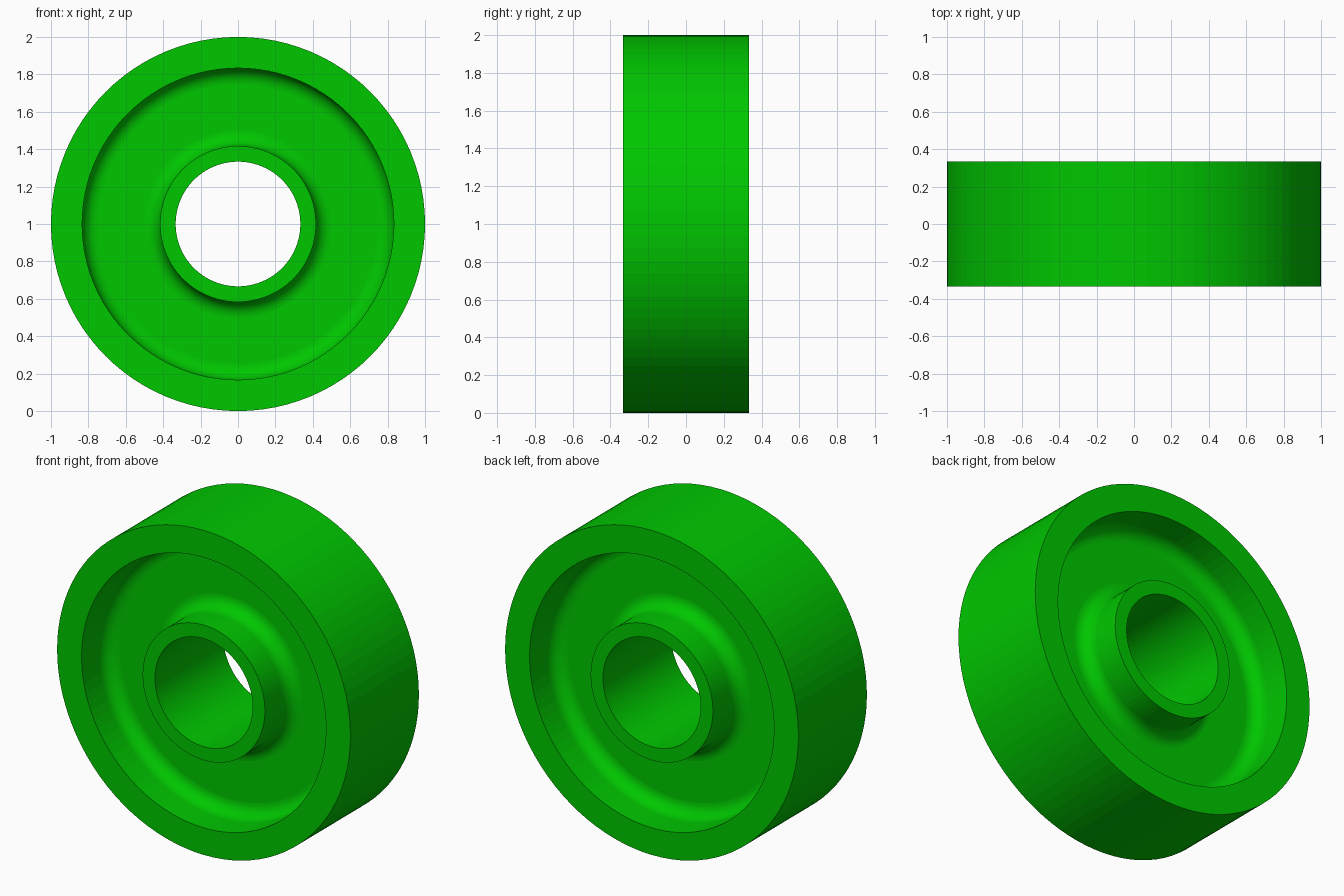
import bpy, bmesh
from math import pi, cos, sin
from mathutils import Vector

if "Cube" in bpy.data.objects:
    bpy.data.objects.remove(bpy.data.objects["Cube"])

HALF_WIDTH = 1 / 3
OUTER_R, RECESS_R, HUB_R, BORE_R = 1.0, 10 / 12, 5 / 12, 1 / 3
DEPTH, FILLET = 1 / 4, 1 / 12
SEGMENTS, FILLET_STEPS = 96, 8


def arc(cr, cy, start, end):
    """Quarter fillet in the (radius, y) plane."""
    return [(cr + FILLET * cos(a), cy + FILLET * sin(a))
            for a in (start + (end - start) * i / FILLET_STEPS
                      for i in range(FILLET_STEPS + 1))]


# Half cross-section on the +y side, from the rim to the bore
floor_y = HALF_WIDTH - DEPTH
half = [(OUTER_R, HALF_WIDTH), (RECESS_R, HALF_WIDTH)]
half += arc(RECESS_R - FILLET, floor_y + FILLET, 0, -pi / 2)
half += arc(HUB_R + FILLET, floor_y + FILLET, -pi / 2, -pi)
half += [(HUB_R, HALF_WIDTH), (BORE_R, HALF_WIDTH)]

# Mirror to the other side and close the loop
profile = half + [(r, -y) for r, y in reversed(half)]

# Revolve the section around the axle
bm = bmesh.new()
verts = [bm.verts.new((r, y, 0)) for r, y in profile]
edges = [bm.edges.new((verts[i - 1], verts[i])) for i in range(len(verts))]
bmesh.ops.spin(bm, geom=verts + edges, cent=(0, 0, 0), axis=(0, 1, 0),
               angle=2 * pi, steps=SEGMENTS, use_duplicate=False)
bmesh.ops.remove_doubles(bm, verts=bm.verts[:], dist=1e-4)
bmesh.ops.translate(bm, verts=bm.verts[:], vec=Vector((0, 0, OUTER_R)))
bmesh.ops.recalc_face_normals(bm, faces=bm.faces[:])

# Smooth fillets; flat facets on the cylinders and side faces
for face in bm.faces:
    face.normal_update()
    face.smooth = 0.02 < abs(face.normal.y) < 0.999

mesh = bpy.data.meshes.new("wheel")
bm.to_mesh(mesh)
bm.free()
wheel = bpy.data.objects.new("wheel", mesh)
bpy.context.collection.objects.link(wheel)

# Green material
green = bpy.data.materials.new("green")
green.diffuse_color = (0.0, 0.57, 0.0, 1)
green.use_nodes = True
green.node_tree.nodes["Principled BSDF"].inputs["Base Color"].default_value = green.diffuse_color
mesh.materials.append(green)
